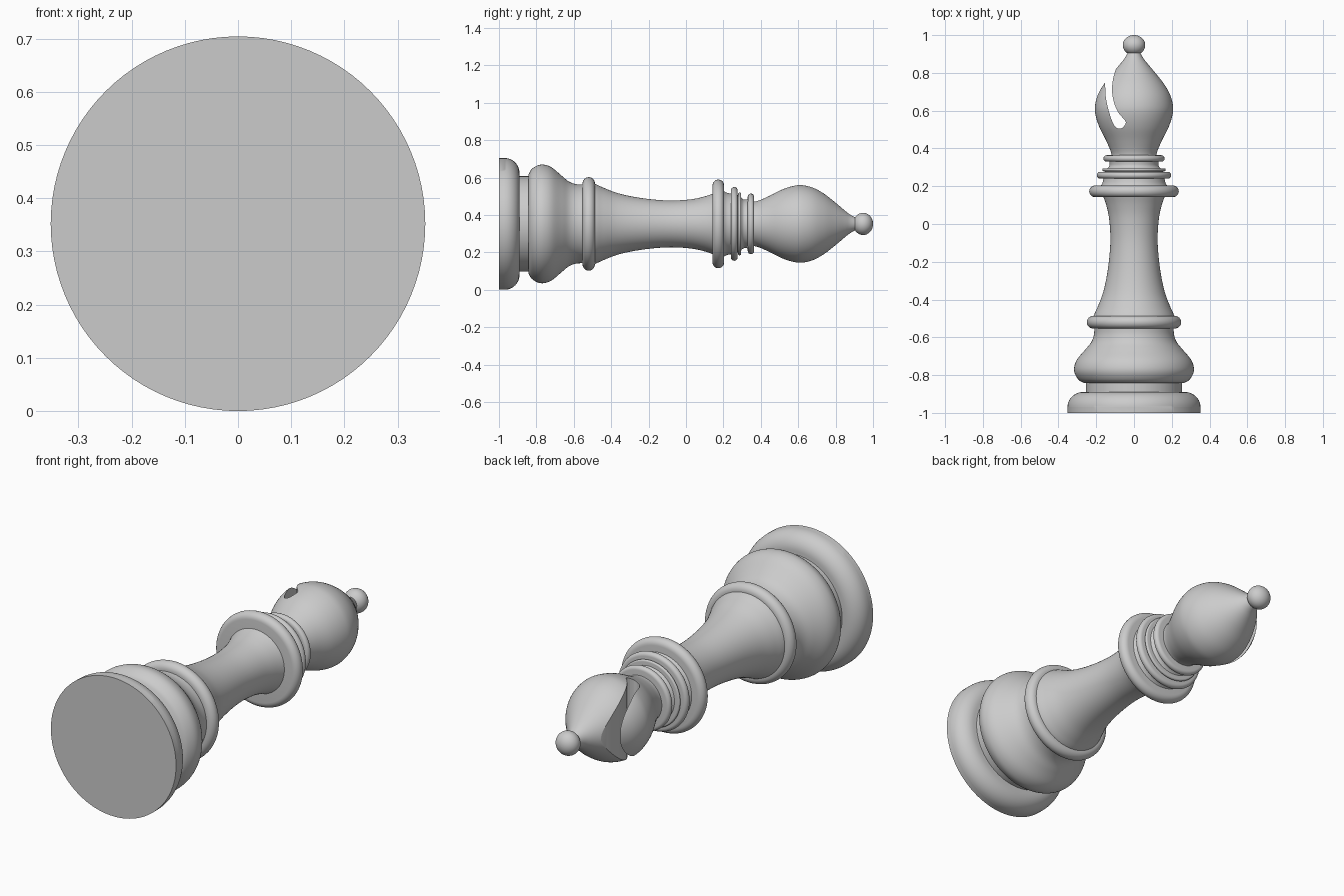
import bpy, bmesh, math
from mathutils import Vector

if "Cube" in bpy.data.objects:
    bpy.data.objects.remove(bpy.data.objects["Cube"])

AXIS_Z = 0.352   # height of the turning axis, which runs along y
SIDES = 96

grey = bpy.data.materials.new("grey")
grey.use_nodes = True
colour = (0.6, 0.6, 0.6, 1)
grey.diffuse_color = colour
grey.node_tree.nodes["Principled BSDF"].inputs["Base Color"].default_value = colour


def smooth(points, steps=6):
    """Catmull-Rom curve through 2D points."""
    p = [Vector(q) for q in points]
    p = [2 * p[0] - p[1]] + p + [2 * p[-1] - p[-2]]
    out = []
    for a, b, c, d in zip(p, p[1:], p[2:], p[3:]):
        for i in range(steps):
            t = i / steps
            out.append(0.5 * (2 * b + (c - a) * t + (2 * a - 5 * b + 4 * c - d) * t ** 2
                              + (3 * b - a - 3 * c + d) * t ** 3))
    return out + [p[-2]]


def arc(y, r, ry, rr, start, end, steps=12):
    """Elliptic arc in the (y, radius) plane, angles in degrees."""
    angles = [math.radians(start + (end - start) * i / steps) for i in range(steps + 1)]
    return [(y + ry * math.cos(a), r + rr * math.sin(a)) for a in angles]


def add_object(name, bm):
    bmesh.ops.recalc_face_normals(bm, faces=bm.faces)
    mesh = bpy.data.meshes.new(name)
    bm.to_mesh(mesh)
    bm.free()
    mesh.materials.append(grey)
    obj = bpy.data.objects.new(name, mesh)
    bpy.context.collection.objects.link(obj)
    return obj


def shade(obj):
    bpy.ops.object.select_all(action='DESELECT')
    obj.select_set(True)
    bpy.context.view_layer.objects.active = obj
    bpy.ops.object.shade_smooth_by_angle(angle=math.radians(35))


def lathe(name, profile):
    """Closed solid turned about the y axis, with flat end caps."""
    bm = bmesh.new()
    rings = []
    for y, r in profile:
        rings.append([bm.verts.new((r * math.cos(a), y, AXIS_Z + r * math.sin(a)))
                      for a in (math.tau * i / SIDES for i in range(SIDES))])
    for lo, hi in zip(rings, rings[1:]):
        for i in range(SIDES):
            j = (i + 1) % SIDES
            bm.faces.new((lo[i], lo[j], hi[j], hi[i]))
    bm.faces.new(rings[0])
    bm.faces.new(rings[-1])
    obj = add_object(name, bm)
    shade(obj)
    return obj


def collar(name, y, half, radius):
    """Ring with a half-round rim."""
    lathe(name, [(y - half, 0.08)] + arc(y, radius - half, half, half, 180, 0) + [(y + half, 0.08)])


# Foot, groove and lower bulge
lathe("base_foot", [(-1, 0.352), (-0.97, 0.352)] + arc(-0.97, 0.272, 0.08, 0.08, 90, 0) + [(-0.89, 0.2)])
lathe("base_groove", [(-0.9, 0.255), (-0.83, 0.255)])
lathe("base_bulge", [(-0.842, 0.2)] + smooth([
    (-0.842, 0.265), (-0.825, 0.293), (-0.79, 0.314), (-0.755, 0.316), (-0.715, 0.3),
    (-0.665, 0.258), (-0.625, 0.226), (-0.585, 0.212), (-0.54, 0.21)]))

# Stem
lathe("stem", smooth([
    (-0.53, 0.225), (-0.485, 0.213), (-0.44, 0.193), (-0.37, 0.166), (-0.28, 0.145),
    (-0.17, 0.13), (-0.07, 0.125), (0.03, 0.132), (0.1, 0.147), (0.16, 0.168)]))

# Collars and the neck inside them
collar("lower_collar", -0.52, 0.033, 0.25)
collar("upper_collar", 0.173, 0.031, 0.237)
collar("middle_neck_ring", 0.258, 0.018, 0.197)
collar("thin_neck_ring", 0.287, 0.008, 0.168)
collar("top_neck_ring", 0.347, 0.017, 0.162)
lathe("neck", smooth([(0.19, 0.185), (0.215, 0.168), (0.25, 0.16), (0.285, 0.15),
                      (0.305, 0.132), (0.325, 0.13), (0.36, 0.135)]))

# Head
head = lathe("head", smooth([
    (0.34, 0.118), (0.38, 0.122), (0.44, 0.147), (0.51, 0.182), (0.57, 0.202), (0.62, 0.207),
    (0.68, 0.193), (0.74, 0.16), (0.8, 0.113), (0.85, 0.071), (0.88, 0.048), (0.92, 0.027)]))

# Curved slot through the head
inner = smooth([(-0.153, 0.745), (-0.149, 0.67), (-0.133, 0.597), (-0.111, 0.533), (-0.09, 0.508),
                (-0.064, 0.508), (-0.043, 0.537), (-0.06, 0.562), (-0.084, 0.592), (-0.105, 0.64),
                (-0.116, 0.7), (-0.113, 0.755), (-0.104, 0.795)], 4)
outline = inner + [Vector((-0.09, 0.84)), Vector((-0.16, 0.84)), Vector((-0.175, 0.78))]
bm = bmesh.new()
face = bm.faces.new([bm.verts.new((x, y, 0)) for x, y in outline])
sweep = bmesh.ops.extrude_face_region(bm, geom=[face])
bmesh.ops.translate(bm, vec=(0, 0, 1),
                    verts=[v for v in sweep["geom"] if isinstance(v, bmesh.types.BMVert)])
cutter = add_object("slot_cutter", bm)
cutter.hide_render = True

cut = head.modifiers.new("slot", 'BOOLEAN')
cut.operation = 'DIFFERENCE'
cut.solver = 'EXACT'
cut.object = cutter
bpy.context.view_layer.objects.active = head
bpy.ops.object.modifier_apply(modifier=cut.name)
bpy.data.objects.remove(cutter)
shade(head)

# Finial ball
lathe("finial_ball", arc(0.947, 0.0005, 0.053, 0.059, 180, 0, 24))
